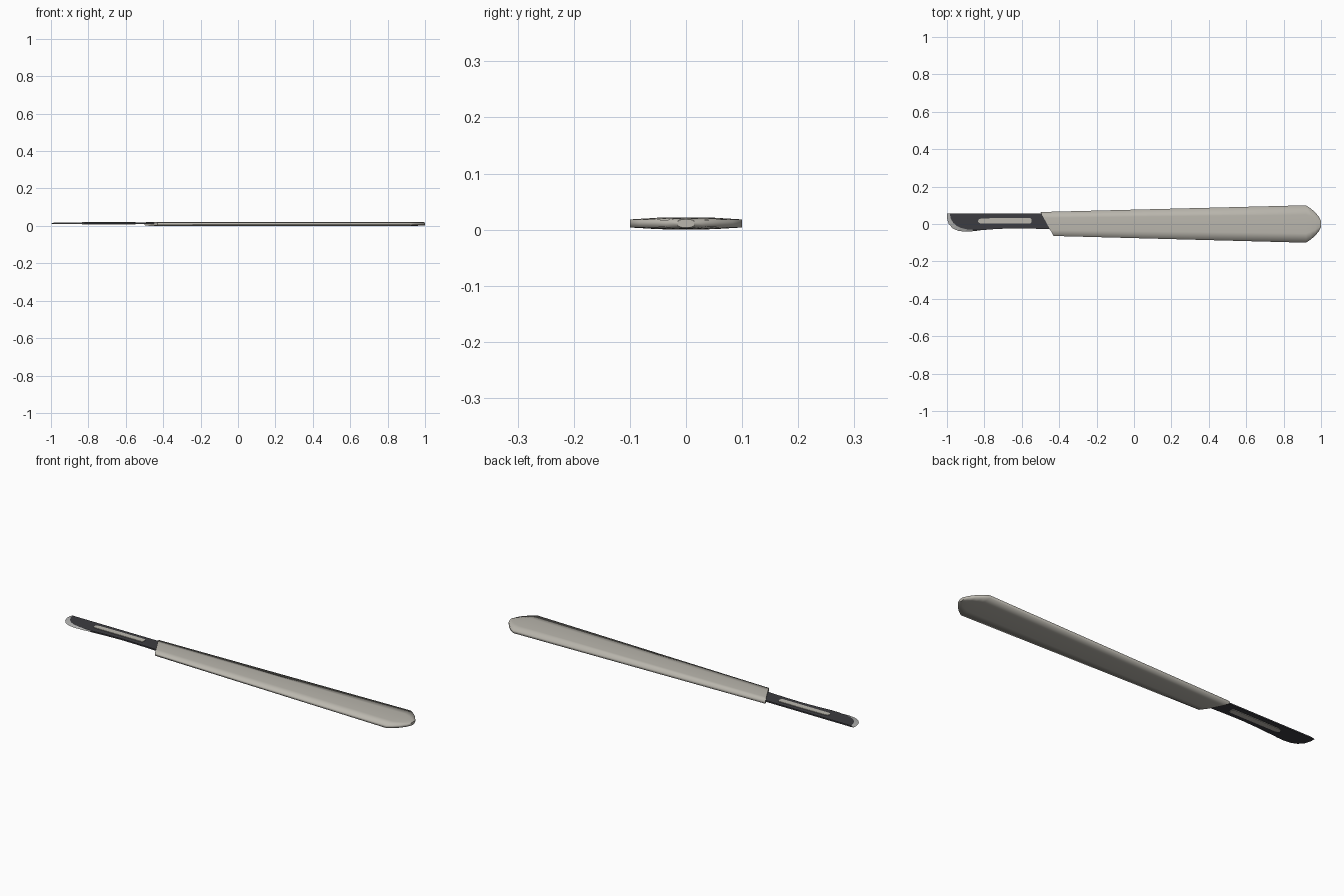
import bpy, bmesh

if "Cube" in bpy.data.objects:
    bpy.data.objects.remove(bpy.data.objects["Cube"])


def material(name, rgb):
    m = bpy.data.materials.new(name)
    m.diffuse_color = (*rgb, 1)
    m.use_nodes = True
    m.node_tree.nodes["Principled BSDF"].inputs["Base Color"].default_value = m.diffuse_color
    return m


HANDLE = material("warm grey handle", (0.49, 0.47, 0.42))
BLADE = material("dark steel", (0.045, 0.045, 0.052))
EDGE = material("honed edge", (0.45, 0.45, 0.44))


def finish(bm, name, mats, smooth=False):
    mesh = bpy.data.meshes.new(name)
    bm.to_mesh(mesh)
    bm.free()
    for m in mats:
        mesh.materials.append(m)
    for p in mesh.polygons:
        p.use_smooth = smooth and len(p.vertices) == 4
    ob = bpy.data.objects.new(name, mesh)
    bpy.context.collection.objects.link(ob)
    return ob


def prism(bm, outline, z0, z1):
    low = [bm.verts.new((x, y, z0)) for x, y in outline]
    high = [bm.verts.new((x, y, z1)) for x, y in outline]
    bm.faces.new(low[::-1])
    bm.faces.new(high)
    for i in range(len(low)):
        j = (i + 1) % len(low)
        bm.faces.new((low[i], low[j], high[j], high[i]))
    bmesh.ops.recalc_face_normals(bm, faces=bm.faces[:])


# Handle: flattened domed section lofted along x, slanted front, rounded butt
section = [(-1, -0.65), (-0.5, -0.93), (0, -1), (0.5, -0.93), (1, -0.65),
           (1, 0.65), (0.5, 0.93), (0, 1), (-0.5, 0.93), (-1, 0.65)]
stations = [(-0.465, 0.064, 1, 0.035), (0.92, 0.1, 1, 0), (0.945, 0.083, 0.98, 0),
            (0.97, 0.061, 0.92, 0), (0.99, 0.036, 0.82, 0), (1.0, 0.014, 0.7, 0)]
bm = bmesh.new()
rings = []
for x, w, h, slant in stations:
    rings.append([bm.verts.new((x - slant * sy, w * sy, 0.011 + 0.011 * h * sz))
                  for sy, sz in section])
for a, b in zip(rings, rings[1:]):
    for i in range(len(section)):
        j = (i + 1) % len(section)
        bm.faces.new((a[i], a[j], b[j], b[i]))
bm.faces.new(rings[0])
bm.faces.new(rings[-1])
bmesh.ops.recalc_face_normals(bm, faces=bm.faces[:])
finish(bm, "handle", [HANDLE], smooth=True)

# Blade body, its outline stopping where the honed bevel begins
Z0, Z1 = 0.010, 0.017
inner = [(-0.985, 0.056), (-0.98, 0.03), (-0.968, 0.008), (-0.95, -0.009),
         (-0.925, -0.021), (-0.895, -0.028), (-0.86, -0.031), (-0.82, -0.033)]
outer = [(-1.0, 0.056), (-1.0, 0.03), (-0.99, 0.0), (-0.97, -0.023),
         (-0.942, -0.036), (-0.905, -0.041), (-0.865, -0.039), (-0.82, -0.034)]
rest = [(-0.74, -0.027), (-0.65, -0.023), (-0.56, -0.024), (-0.40, -0.03), (-0.40, 0.056)]
bm = bmesh.new()
prism(bm, inner + rest, Z0, Z1)
finish(bm, "blade", [BLADE])

# Cutting edge: light bevel on top, dark flat underside
bm = bmesh.new()
top = [bm.verts.new((x, y, Z1)) for x, y in inner]
rim = [bm.verts.new((x, y, 0.0115)) for x, y in outer]
low = [bm.verts.new((x, y, Z0)) for x, y in inner]
for i in range(len(inner) - 1):
    bm.faces.new((top[i], rim[i], rim[i + 1], top[i + 1]))
    bm.faces.new((low[i], low[i + 1], rim[i + 1], rim[i])).material_index = 1
bm.faces.new((low[0], rim[0], top[0])).material_index = 1
finish(bm, "cutting_edge", [EDGE, BLADE])

# Mounting tab showing through the blade slot on both sides
bm = bmesh.new()
prism(bm, [(-0.835, 0.013), (-0.828, 0.005), (-0.815, 0.002), (-0.555, 0.002),
           (-0.548, 0.008), (-0.548, 0.026), (-0.555, 0.032), (-0.70, 0.032),
           (-0.815, 0.030), (-0.83, 0.025)], 0.007, 0.0195)
finish(bm, "mounting_tab", [HANDLE])
